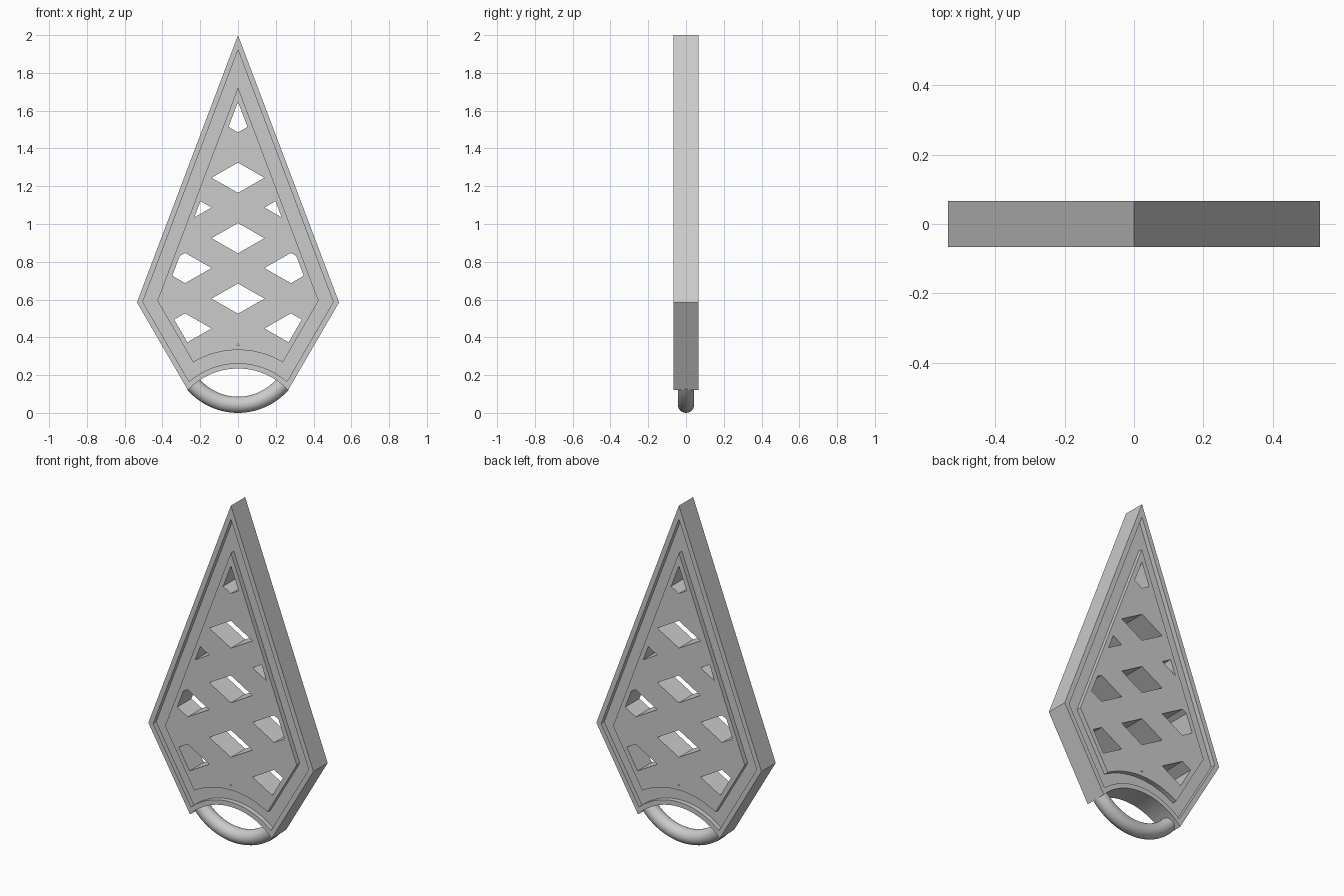
import bpy, bmesh, math
from mathutils import Vector, Matrix
from mathutils.geometry import intersect_line_line_2d, intersect_line_sphere_2d, intersect_line_line

if "Cube" in bpy.data.objects:
    bpy.data.objects.remove(bpy.data.objects["Cube"])

grey = bpy.data.materials.new("light_grey")
grey.use_nodes = True
grey.diffuse_color = (0.6, 0.6, 0.6, 1)
grey.node_tree.nodes["Principled BSDF"].inputs["Base Color"].default_value = (0.6, 0.6, 0.6, 1)

HALF = 0.066          # half thickness of the plate
GROOVE = 0.028        # depth of the groove
TIP, SIDE, FOOT = Vector((0, 2)), Vector((0.535, 0.585)), Vector((0.265, 0.12))
ARC_Z, ARC_R = -0.128, 0.363


def outline(inset, steps=32):
    """Kite with a concave arc at its foot, moved inwards by inset."""
    up, low = (TIP - SIDE).normalized(), (SIDE - FOOT).normalized()
    p = SIDE + Vector((-up.y, up.x)) * inset
    q = SIDE + Vector((-low.y, low.x)) * inset
    # corner where the two moved edges meet
    t = (q - p).cross(low) / up.cross(low)
    corner = p + up * t
    tip = Vector((0, p.y - p.x * up.y / up.x))
    # moved lower edge meets the moved arc
    r = ARC_R + inset
    rel = corner - Vector((0, ARC_Z))
    b = rel.dot(low)
    foot = corner - low * (b - math.sqrt(max(0, b * b - rel.dot(rel) + r * r)))
    a = math.atan2(foot.x, foot.y - ARC_Z)
    arc = [(r * math.sin(a * k), ARC_Z + r * math.cos(a * k))
           for k in (1 - 2 * i / steps for i in range(steps + 1))]
    return [tuple(tip), tuple(corner)] + arc + [(-corner.x, corner.y)]


def finish(name, bm):
    bmesh.ops.recalc_face_normals(bm, faces=bm.faces)
    mesh = bpy.data.meshes.new(name)
    bm.to_mesh(mesh)
    bm.free()
    mesh.materials.append(grey)
    ob = bpy.data.objects.new(name, mesh)
    bpy.context.collection.objects.link(ob)
    return ob


def prism(name, shapes, y0, y1):
    """Extrude x-z outlines from y0 to y1."""
    bm = bmesh.new()
    for pts in shapes:
        face = bm.faces.new([bm.verts.new((x, y0, z)) for x, z in pts])
        new = bmesh.ops.extrude_face_region(bm, geom=[face])["geom"]
        verts = [v for v in new if isinstance(v, bmesh.types.BMVert)]
        bmesh.ops.translate(bm, verts=verts, vec=(0, y1 - y0, 0))
    return finish(name, bm)


def cut(ob, tool, operation):
    """Apply a boolean and remove the tool."""
    mod = ob.modifiers.new("cut", "BOOLEAN")
    mod.operation, mod.object, mod.solver = operation, tool, "EXACT"
    bpy.context.view_layer.update()
    graph = bpy.context.evaluated_depsgraph_get()
    mesh = bpy.data.meshes.new_from_object(ob.evaluated_get(graph))
    ob.modifiers.clear()
    ob.data = mesh
    bpy.data.objects.remove(tool)


# Plate
plate = prism("lattice_plate", [outline(0)], -HALF, HALF)

# Groove between rim and raised panel, on both faces
for side in (-1, 1):
    y0, y1 = side * (HALF - GROOVE), side * (HALF + 0.05)
    ring_cut = prism("groove_cutter", [outline(0.028)], y0, y1)
    island = prism("panel_island", [outline(0.098)], y0 - side * 0.05, y1 + side * 0.05)
    cut(ring_cut, island, "DIFFERENCE")
    cut(plate, ring_cut, "DIFFERENCE")

# Diamond holes in staggered columns, trimmed to the inner field
W, H, PITCH = 0.14, 0.08, 0.32
diamonds = []
for x, start in ((0, 0.285), (-0.28, 0.447), (0.28, 0.447)):
    for row in range(5):
        z = start + PITCH * row
        diamonds.append([(x - W, z), (x, z - H), (x + W, z), (x, z + H)])
holes = prism("hole_cutter", diamonds, -0.2, 0.2)
cut(holes, prism("hole_field", [outline(0.125)], -0.15, 0.15), "INTERSECT")
cut(plate, holes, "DIFFERENCE")

# Hanging ring below the arc
RING_R, TUBE, RING_Z, SWEEP = 0.312, 0.043, 0.355, math.radians(49.5)
bm = bmesh.new()
start = Matrix.Translation((0, 0, RING_Z)) @ Matrix.Rotation(SWEEP, 4, "Y") @ Matrix.Translation((0, 0, -RING_R)) @ Matrix.Rotation(math.pi / 2, 4, "Y")
circle = bmesh.ops.create_circle(bm, cap_ends=False, segments=24, radius=TUBE, matrix=start)
bmesh.ops.spin(bm, geom=bm.verts[:] + bm.edges[:], cent=(0, 0, RING_Z), axis=(0, 1, 0),
               angle=-2 * SWEEP, steps=40)
bmesh.ops.holes_fill(bm, edges=[e for e in bm.edges if e.is_boundary])
ring = finish("hanging_ring", bm)

# Smooth the curved surfaces, keep edges sharp
for ob in (plate, ring):
    bpy.ops.object.select_all(action="DESELECT")
    ob.select_set(True)
    bpy.context.view_layer.objects.active = ob
    bpy.ops.object.shade_smooth_by_angle(angle=math.radians(30))
